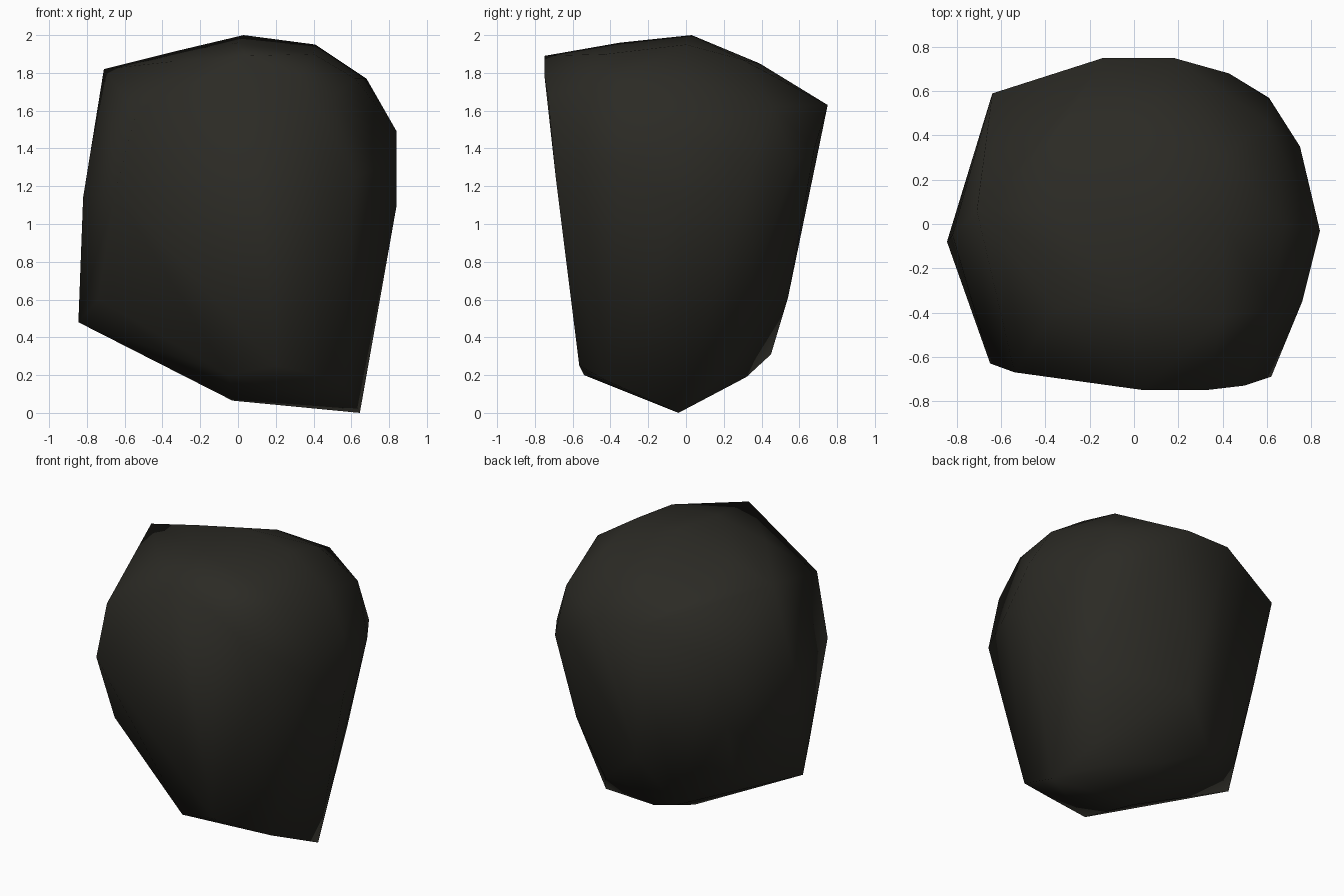
import bpy, bmesh

# Key points of the boulder, grouped by region
crown = [(.03, .03, 2), (.41, 0, 1.95), (-.35, .05, 1.91), (0, -.35, 1.96), (.03, .39, 1.85),
         (.04, -.75, 1.89), (-.71, .06, 1.82), (-.14, .75, 1.63), (.18, .75, 1.63),
         (.41, .3, 1.87), (.68, 0, 1.77), (.62, -.38, 1.77), (.33, -.75, 1.79),
         (.4, -.42, 1.9), (-.35, -.38, 1.86), (-.35, .4, 1.76)]
sides = [(.84, -.03, 1.49), (.84, -.03, 1.1), (.76, -.35, 1.3), (.75, .35, 1.3),
         (-.54, -.67, 1.59), (-.65, -.63, 1.17), (-.64, .59, 1.48), (.6, .46, 1.62),
         (.61, .57, 1.31), (.43, .68, 1.4), (.5, -.73, 1.67),
         (.62, -.69, 1.25), (-.82, -.05, 1.14), (-.82, -.1, .8)]
base = [(-.845, -.08, .48), (.645, -.04, 0), (-.05, -.54, .2), (-.24, .45, .31), (.32, .19, .14),
        (.02, .32, .19), (.55, -.42, .17), (-.62, .44, .95), (-.6, .33, .6), (-.74, -.3, .6),
        (.2, -.565, .25), (.6, .35, .66), (.45, .25, .25), (-.03, -.05, .065), (0, .54, .61)]

# Wrap the points in a faceted skin
bm = bmesh.new()
for p in crown + sides + base:
    bm.verts.new(p)
bmesh.ops.convex_hull(bm, input=bm.verts)
loose = [v for v in bm.verts if not v.link_faces]
bmesh.ops.delete(bm, geom=loose, context='VERTS')
bmesh.ops.recalc_face_normals(bm, faces=bm.faces)
for f in bm.faces:
    f.smooth = True

mesh = bpy.data.meshes.new("boulder")
bm.to_mesh(mesh)
bm.free()
rock = bpy.data.objects.new("boulder", mesh)
bpy.context.collection.objects.link(rock)

# Dark stone colour
mat = bpy.data.materials.new("dark_stone")
mat.diffuse_color = (.024, .023, .018, 1)
mesh.materials.append(mat)
